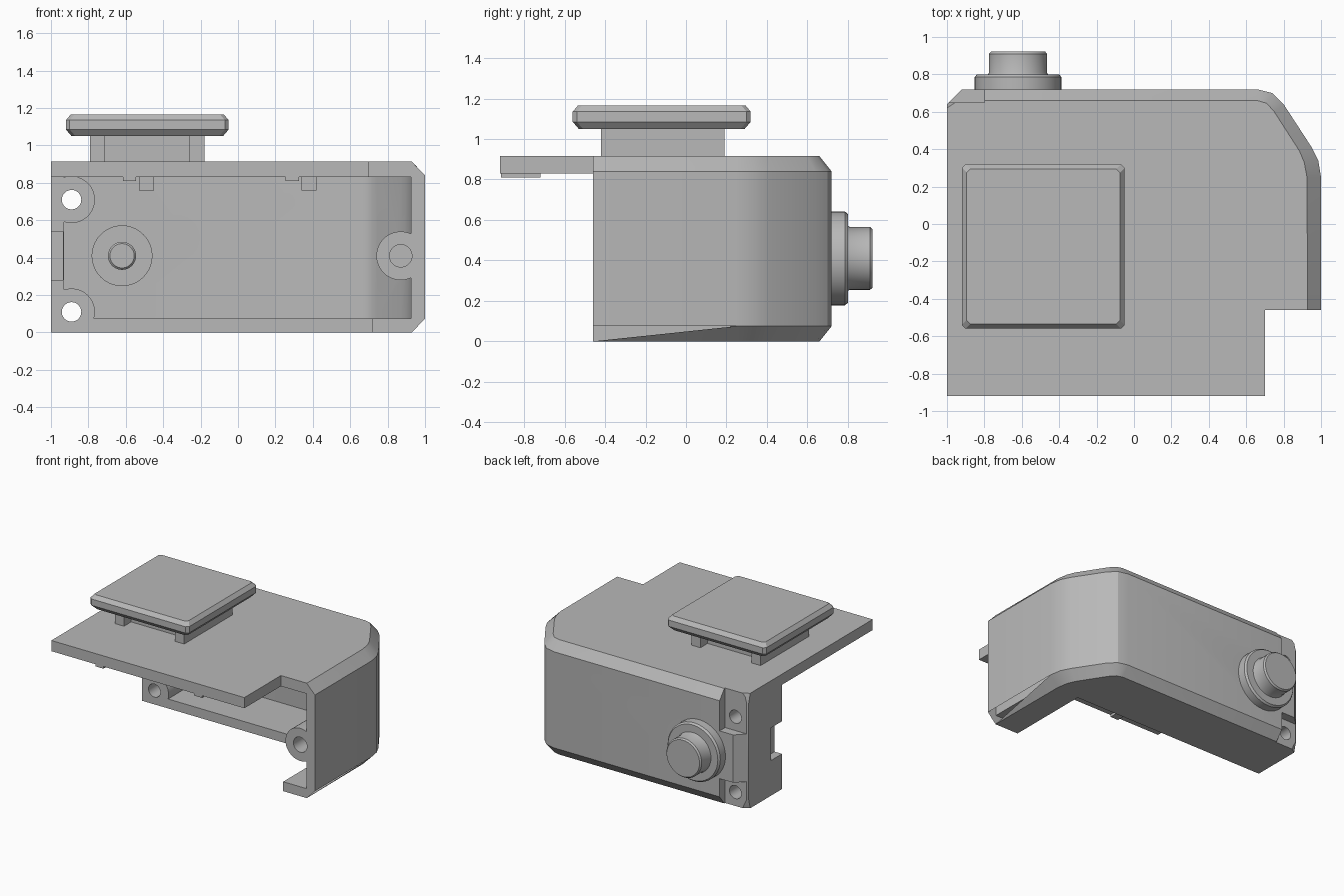
import bpy, bmesh, math

if "Cube" in bpy.data.objects:
    bpy.data.objects.remove(bpy.data.objects["Cube"], do_unlink=True)

grey = bpy.data.materials.new("plain_grey")
grey.use_nodes = True
colour = (0.48, 0.48, 0.48, 1)
grey.diffuse_color = colour
grey.node_tree.nodes["Principled BSDF"].inputs["Base Color"].default_value = colour


def loft(name, rings):
    """Closed solid through rings that share a point count."""
    bm = bmesh.new()
    loops = [[bm.verts.new(p) for p in ring] for ring in rings]
    n = len(loops[0])
    for a, b in zip(loops, loops[1:]):
        for i in range(n):
            j = (i + 1) % n
            bm.faces.new((a[i], a[j], b[j], b[i]))
    bm.faces.new(loops[0])
    bm.faces.new(loops[-1])
    bmesh.ops.recalc_face_normals(bm, faces=bm.faces)
    mesh = bpy.data.meshes.new(name)
    bm.to_mesh(mesh)
    bm.free()
    mesh.materials.append(grey)
    ob = bpy.data.objects.new(name, mesh)
    bpy.context.collection.objects.link(ob)
    return ob


def prism(name, outline, z0, z1):
    return loft(name, [[(x, y, z) for x, y in outline] for z in (z0, z1)])


def block(name, x0, x1, y0, y1, z0, z1):
    return prism(name, [(x0, y0), (x1, y0), (x1, y1), (x0, y1)], z0, z1)


def turned(name, x, z, profile, sides=40):
    """Round part along y; profile is (y, radius) pairs."""
    angles = [2 * math.pi * i / sides for i in range(sides)]
    return loft(name, [[(x + r * math.cos(a), y, z + r * math.sin(a)) for a in angles]
                       for y, r in profile])


def cut(ob, cutters):
    """Subtract the cutters, apply, then remove them."""
    for c in cutters:
        c.hide_render = True
        m = ob.modifiers.new("cut", 'BOOLEAN')
        m.operation, m.solver, m.object = 'DIFFERENCE', 'EXACT', c
    bpy.context.view_layer.update()
    mesh = bpy.data.meshes.new_from_object(ob.evaluated_get(bpy.context.evaluated_depsgraph_get()))
    ob.modifiers.clear()
    ob.data = mesh
    for c in cutters:
        bpy.data.objects.remove(c, do_unlink=True)


def smooth(*obs):
    bpy.ops.object.select_all(action='DESELECT')
    for ob in obs:
        ob.select_set(True)
    bpy.context.view_layer.objects.active = obs[0]
    bpy.ops.object.shade_smooth_by_angle(angle=math.radians(28))


# Housing: chamfered outer solid
outer = [(-1, -.92), (1, -.92), (1, .25), (.985, .34), (.95, .41), (.8, .64), (.74, .7),
         (.66, .72), (-.92, .72), (-1, .64)]
inset = [(-1, -.92), (.93, -.92), (.925, .25), (.91, .33), (.885, .39), (.75, .6), (.71, .645),
         (.66, .66), (-.94, .66), (-1, .62)]
inner = [(-.93, -1), (.925, -1), (.925, .25), (.9, .33), (.87, .39), (.74, .58), (.71, .615),
         (.66, .635), (-.93, .635)]
housing = loft("housing", [[(x, y, z) for x, y in ring] for ring, z in
                           ((inset, 0), (outer, .075), (outer, .84), (inset, .915))])

# Hollow inside, leaving the screw bosses standing
cavity = prism("cavity_cutter", inner, .075, .83)
screw_x, mid_z = .87, .41
corner_z = (.11, .71)
cut(cavity, [turned("boss_cutter", -.89, z, [(-.8, .125), (1, .125)]) for z in corner_z]
    + [turned("boss_cutter", screw_x, mid_z, [(-.46, .13), (1, .13)])])

cutters = [
    cavity,
    block("open_floor_cutter", -1.1, .72, -1.1, .22, -.1, .83),
    block("front_corner_cutter", .7, 1.1, -1.1, -.46, -.1, 1.1),
    block("end_notch_cutter", -1.1, -.935, .1, .36, .28, .54),
    block("low_recess_cutter", -1.1, -.8, .65, .9, -.1, .22),
    block("high_recess_cutter", -1.1, -.8, .65, .9, .6, 1.1),
    turned("screw_hole_cutter", screw_x, mid_z, [(-.6, .06), (.25, .06)]),
    turned("knob_hole_cutter", -.62, mid_z, [(.5, .16), (.9, .16)]),
]
cutters += [turned("corner_hole_cutter", -.89, z, [(0, .052), (.9, .052)]) for z in corner_z]
cut(housing, cutters)

# Round connector on the back
flange = turned("connector_flange", -.62, mid_z, [(.715, .232), (.785, .232), (.8, .22)])
cap = turned("connector_cap", -.62, mid_z, [(.79, .165), (.81, .155), (.91, .155), (.922, .145)])
pin = turned("connector_pin", -.62, mid_z, [(.65, .065), (.66, .075), (.73, .075)])

# Small ribs and tabs under the top plate
for i, x in enumerate((-.58, .29)):
    block(f"plate_rib_{i}", x - .035, x + .035, -.915, -.72, .81, .835)
    block(f"plate_tab_{i}", x + .05, x + .13, -.1, -.04, .76, .835)

# Pedestal: two side walls and a recessed core
for side, x in (("right", -.79), ("left", -.26)):
    block(f"pedestal_wall_{side}", x, x + .08, -.42, .19, .91, 1.06)
block("pedestal_core", -.71, -.26, -.33, .1, .91, 1.06)


# Square pad with chamfered edges and clipped corners
def clipped(x0, x1, y0, y1, d, c, z):
    x0, x1, y0, y1 = x0 + d, x1 - d, y0 + d, y1 - d
    return [(x0 + c, y0, z), (x1 - c, y0, z), (x1, y0 + c, z), (x1, y1 - c, z),
            (x1 - c, y1, z), (x0 + c, y1, z), (x0, y1 - c, z), (x0, y0 + c, z)]


loft("square_pad", [clipped(-.92, -.05, -.56, .32, d, .02, z) for d, z in
                    ((.03, 1.05), (0, 1.085), (0, 1.135), (.025, 1.165))])

smooth(housing, flange, cap, pin)
